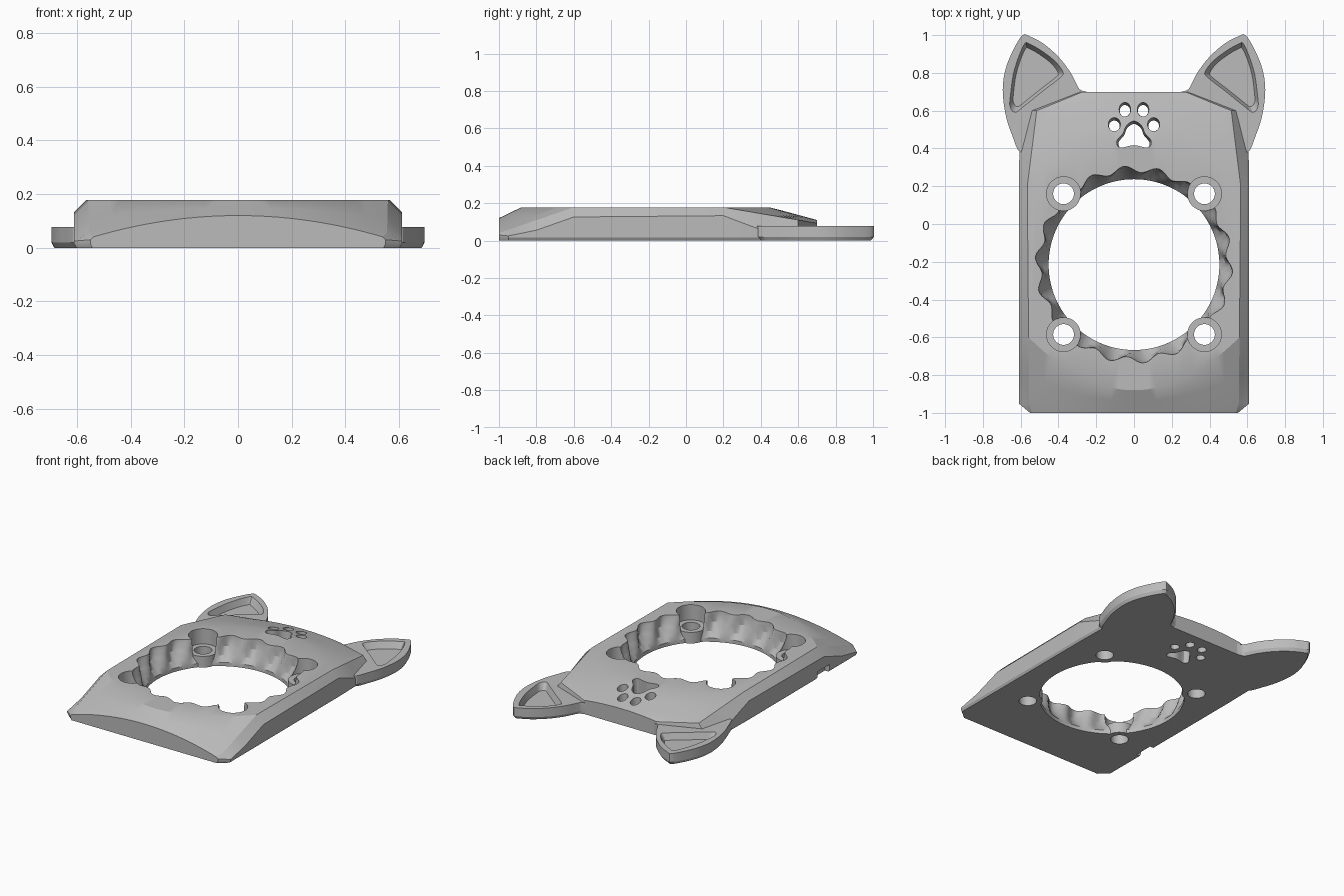
import bpy, bmesh
from math import sin, cos, pi, radians
from mathutils import Vector

if "Cube" in bpy.data.objects:
    bpy.data.objects.remove(bpy.data.objects["Cube"])

grey = bpy.data.materials.new("matte_grey")
grey.use_nodes = True
grey.diffuse_color = (0.5, 0.5, 0.5, 1)
grey.node_tree.nodes["Principled BSDF"].inputs["Base Color"].default_value = (0.5, 0.5, 0.5, 1)


def finish(name, bm):
    bmesh.ops.recalc_face_normals(bm, faces=bm.faces)
    mesh = bpy.data.meshes.new(name)
    bm.to_mesh(mesh)
    bm.free()
    mesh.materials.append(grey)
    obj = bpy.data.objects.new(name, mesh)
    bpy.context.collection.objects.link(obj)
    return obj


def loft(name, rings, closed=False):
    """Skin matching rings; cap the ends, or join last to first if closed."""
    bm = bmesh.new()
    loops = [[bm.verts.new(p) for p in ring] for ring in rings]
    pairs = list(zip(loops, loops[1:]))
    if closed:
        pairs.append((loops[-1], loops[0]))
    else:
        bm.faces.new(loops[0])
        bm.faces.new(loops[-1])
    for a, b in pairs:
        for i in range(len(a)):
            j = (i + 1) % len(a)
            bm.faces.new((a[i], a[j], b[j], b[i]))
    return finish(name, bm)


def circle(x, y, z, rx, ry=None, n=40):
    ry = ry or rx
    return [(x + rx * cos(2 * pi * i / n), y + ry * sin(2 * pi * i / n), z) for i in range(n)]


def smooth_outline(points, steps=6):
    """Closed rounded curve through the points."""
    out, n = [], len(points)
    for i in range(n):
        p0, p1, p2, p3 = (Vector(points[(i + k) % n]) for k in (-1, 0, 1, 2))
        for s in range(steps):
            t = s / steps
            out.append(0.5 * (2 * p1 + (p2 - p0) * t + (2 * p0 - 5 * p1 + 4 * p2 - p3) * t * t
                              + (3 * p1 - p0 - 3 * p2 + p3) * t ** 3))
    return out


def scaled(points, k, z, dy=0):
    c = sum((Vector(p) for p in points), Vector((0, 0))) / len(points)
    return [(c.x + (p[0] - c.x) * k, c.y + dy + (p[1] - c.y) * k, z) for p in points]


def cut(obj, cutter):
    cutter.hide_render = True
    mod = obj.modifiers.new("cut", "BOOLEAN")
    mod.operation, mod.solver, mod.object = "DIFFERENCE", "EXACT", cutter
    bpy.context.view_layer.objects.active = obj
    bpy.ops.object.modifier_apply(modifier=mod.name)
    bpy.data.objects.remove(cutter)


def interp(table, y):
    for (a, va), (b, vb) in zip(table, table[1:]):
        if y <= b:
            return va + (vb - va) * (max(y, a) - a) / (b - a)
    return table[-1][1]


# Body: domed top sheet with side chamfers, extruded down to a bevelled base
TOP = 0.178
SHOULDER = [(-1, 0.54), (-0.95, 0.555), (0.2, 0.565), (0.6, 0.515), (0.7, 0.27)]
OUTLINE = [(-1, 0.55), (-0.95, 0.61), (0.38, 0.61), (0.6, 0.57), (0.7, 0.3)]
ROWS = [("front", 0), ("front", 0.125), ("front", 0.5), ("front", 1),
        ("back", 0), ("back", 0.4), ("back", 0.8), ("back", 1)]
COLS = 28


def top_point(side, t, u):
    if side == "front":
        y = -1 + t * (0.12 + 0.28 * u * u)
        z0 = 0.12 - 0.08 * u * u
        z = z0 + (TOP - z0) * t
    else:
        y0 = 0.45 - 0.25 * u * u
        y = y0 + (0.7 - y0) * t
        z = TOP + (0.11 - 0.017 * u * u - TOP) * t
    return Vector((u * interp(SHOULDER, y), y, z))


def chamfer_point(side, t, s):
    p = top_point(side, t, s)
    w = interp(OUTLINE, p.y)
    fall = 1.3 if side == "back" and t > 0 else 1
    return Vector((s * w, p.y, max(0.025, p.z - fall * (w - abs(p.x)))))


bm = bmesh.new()
grid = []
for side, t in ROWS:
    row = [chamfer_point(side, t, -1)]
    row += [top_point(side, t, -1 + 2 * i / COLS) for i in range(COLS + 1)]
    row.append(chamfer_point(side, t, 1))
    grid.append([bm.verts.new(p) for p in row])
for a, b in zip(grid, grid[1:]):
    for i in range(len(a) - 1):
        bm.faces.new((a[i], a[i + 1], b[i + 1], b[i]))
rim = (grid[0] + [r[-1] for r in grid[1:-1]] + grid[-1][::-1] + [r[0] for r in grid[-2:0:-1]])
for z, k in ((0.015, 1), (0, 0.985)):
    low = [bm.verts.new((v.co.x * k, v.co.y, z)) for v in rim]
    for i in range(len(rim)):
        j = (i + 1) % len(rim)
        bm.faces.new((rim[i], rim[j], low[j], low[i]))
    rim = low
bm.faces.new(rim)
bmesh.ops.triangulate(bm, faces=[f for f in bm.faces if len(f.verts) > 3])
body = finish("body", bm)

# Central opening: round at the base, twisting scallops towards the top
CY, N = -0.215, 216


def scallop_ring(z, r, wave, twist):
    return [((r + wave * cos(18 * a + twist)) * cos(a), CY + (r + wave * cos(18 * a + twist)) * sin(a), z)
            for a in (2 * pi * i / N for i in range(N))]


cut(body, loft("opening_cutter", [
    scallop_ring(-0.05, 0.452, 0, 0), scallop_ring(0.025, 0.452, 0, 0),
    scallop_ring(0.06, 0.472, 0.012, 0), scallop_ring(0.11, 0.492, 0.021, 0.7),
    scallop_ring(0.15, 0.502, 0.02, 1.3), scallop_ring(0.25, 0.515, 0.012, 1.8)]))

# Screw wells with a ring-shaped boss in each
for sx, side in ((-1, "right"), (1, "left")):
    for y, end in ((0.16, "back"), (-0.585, "front")):
        x = sx * 0.373
        cut(body, loft("well_cutter", [circle(x, y, -0.1, 0.09), circle(x, y, 0.3, 0.09)]))
        loft(f"screw_boss_{end}_{side}", [
            circle(x, y, 0, 0.091), circle(x, y, 0.075, 0.091),
            circle(x, y, 0.075, 0.055), circle(x, y, 0, 0.055)], closed=True)

# Paw-shaped openings, narrowing downwards
for sx in (-1, 1):
    for x, y, rx, ry in ((0.048, 0.61, 0.032, 0.042), (0.104, 0.53, 0.033, 0.039)):
        cut(body, loft("toe_cutter", [
            circle(sx * x, y - 0.012, -0.02, rx * 0.85, ry * 0.7, 24),
            circle(sx * x, y, 0.2, rx, ry, 24)]))
pad = smooth_outline([(0, 0.55), (-0.04, 0.525), (-0.06, 0.48), (-0.092, 0.44), (-0.075, 0.405),
                      (0, 0.418), (0.075, 0.405), (0.092, 0.44), (0.06, 0.48), (0.04, 0.525)], 4)
cut(body, loft("pad_cutter", [scaled(pad, 0.88, -0.02, -0.012), scaled(pad, 1, 0.2)]))

# Cable notch low on the right side
notch = [(-0.7, -0.66), (-0.575, -0.66), (-0.575, -0.53), (-0.7, -0.53)]
cut(body, loft("notch_cutter", [scaled(notch, 1, -0.05), scaled(notch, 1, 0.05)]))

# Ears: bevelled underneath, with a tapered pocket on top
EAR = [(0.59, 1.0), (0.64, 0.92), (0.68, 0.82), (0.695, 0.71), (0.68, 0.58), (0.645, 0.47), (0.6, 0.38),
       (0.52, 0.45), (0.35, 0.6), (0.25, 0.69), (0.29, 0.715), (0.335, 0.8), (0.4, 0.885),
       (0.48, 0.955), (0.55, 0.992)]
POCKET = [(0.578, 0.957), (0.61, 0.89), (0.64, 0.79), (0.655, 0.68), (0.657, 0.62), (0.63, 0.59),
          (0.58, 0.625), (0.48, 0.705), (0.39, 0.775), (0.375, 0.805), (0.42, 0.865), (0.5, 0.925),
          (0.56, 0.957)]
for sx, side in ((-1, "right"), (1, "left")):
    outline = smooth_outline([(sx * x, y) for x, y in EAR], 4)
    pocket = smooth_outline([(sx * x, y) for x, y in POCKET], 4)
    ear = loft(f"ear_{side}", [scaled(outline, 0.94, 0), scaled(outline, 1, 0.02), scaled(outline, 1, 0.078)])
    cut(ear, loft("pocket_cutter", [scaled(pocket, 0.84, 0.035), scaled(pocket, 1, 0.08),
                                    scaled(pocket, 1, 0.12)]))

# Smooth curves, keep real edges sharp
for obj in bpy.context.scene.objects:
    if obj.type == "MESH":
        bpy.ops.object.select_all(action="DESELECT")
        obj.select_set(True)
        bpy.context.view_layer.objects.active = obj
        bpy.ops.object.shade_smooth_by_angle(angle=radians(25))
